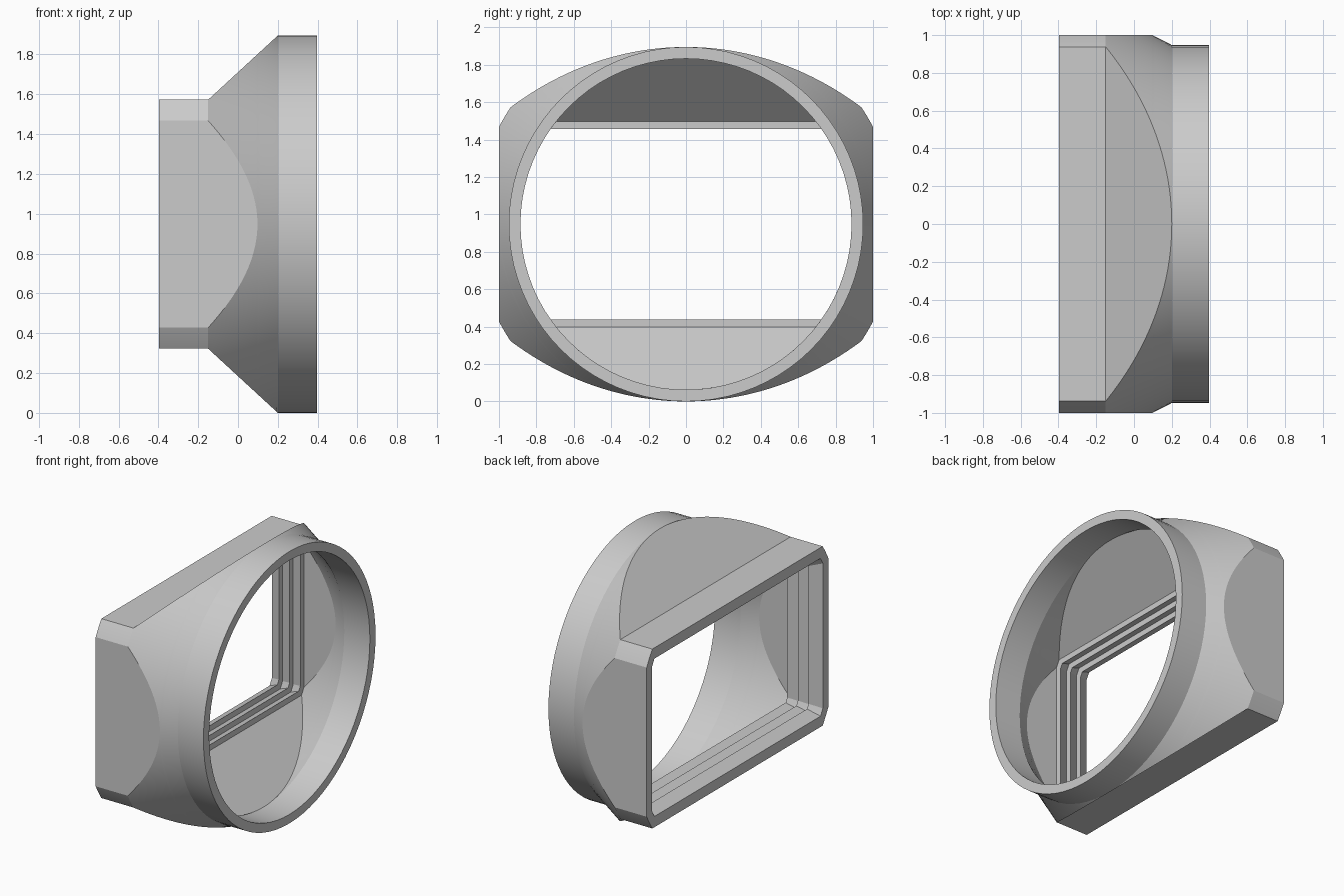
import bpy, bmesh, math

if "Cube" in bpy.data.objects:
    bpy.data.objects.remove(bpy.data.objects["Cube"])

CZ = 0.9475           # axis height of the round mouth
X0, X1, X2, X3 = -0.397, -0.15, 0.2, 0.397   # rear, transition start, ring start, front
ARC = 20


def section(x, r, h, d):
    """Circle of radius r clipped to |z| < h and |y| < d, as a closed loop at x."""
    h, d = min(h, r), min(d, r)
    yc = math.sqrt(max(r * r - h * h, 0))
    zc = math.sqrt(max(r * r - d * d, 0))
    a0, a1 = math.atan2(zc, d), math.atan2(h, yc)
    quarter = [(r * math.cos(a0 + (a1 - a0) * i / ARC),
                r * math.sin(a0 + (a1 - a0) * i / ARC)) for i in range(ARC + 1)]
    half = quarter + [(-y, z) for y, z in reversed(quarter)]
    loop = half + [(-y, -z) for y, z in half]
    return [(x, y, CZ + z) for y, z in loop]


def transition(r_rear, r_front, h_rear, d):
    """Cone cut by sloped top/bottom planes and upright sides, rear to front."""
    k = (r_rear - r_front) / (X2 - X1)
    tip = X2 - (d - r_front) / k          # where the side flats run out
    xs = [X1 + (tip - X1) * math.sin(math.pi / 2 * i / 20) for i in range(21)]
    xs += [tip + (X2 - tip) * math.sin(math.pi / 2 * i / 12) for i in range(1, 13)]
    out = []
    for x in xs:
        t = (x - X1) / (X2 - X1)
        out.append(section(x, r_rear + (r_front - r_rear) * t,
                           h_rear + (r_front - h_rear) * t, d))
    return out


# Outer skin: rectangular sleeve, transition, round ring
R, RI = 0.9475, 0.885
loops = [section(X0, 1.127, 0.625, 1.0)]
loops += transition(1.127, R, 0.625, 1.0)
loops.append(section(X3, R, R, R))

# Inner skin: round bore and transition back to the sleeve
loops.append(section(X3, RI, RI, RI))
loops += reversed(transition(1.067, RI, 0.55, 0.94))

# Sawtooth light baffles inside the sleeve
TEETH = 3
for i in range(TEETH):
    xa = X1 + (X0 - X1) * i / TEETH
    xb = X1 + (X0 - X1) * (i + 1) / TEETH
    loops.append(section(xa, 1.02, 0.51, 0.90))
    loops.append(section(xb, 1.067, 0.55, 0.94))

# Skin all loops into one closed shell
bm = bmesh.new()
rows = [[bm.verts.new(p) for p in lp] for lp in loops]
n = len(rows[0])
for a, b in zip(rows, rows[1:] + rows[:1]):
    for i in range(n):
        j = (i + 1) % n
        bm.faces.new((a[i], a[j], b[j], b[i]))
bmesh.ops.remove_doubles(bm, verts=bm.verts, dist=1e-5)
bmesh.ops.dissolve_degenerate(bm, edges=bm.edges, dist=1e-5)
bmesh.ops.recalc_face_normals(bm, faces=bm.faces)
mesh = bpy.data.meshes.new("hood_shell")
bm.to_mesh(mesh)
bm.free()

obj = bpy.data.objects.new("hood_shell", mesh)
bpy.context.collection.objects.link(obj)
bpy.context.view_layer.objects.active = obj
obj.select_set(True)
bpy.ops.object.shade_smooth_by_angle(angle=math.radians(18))
